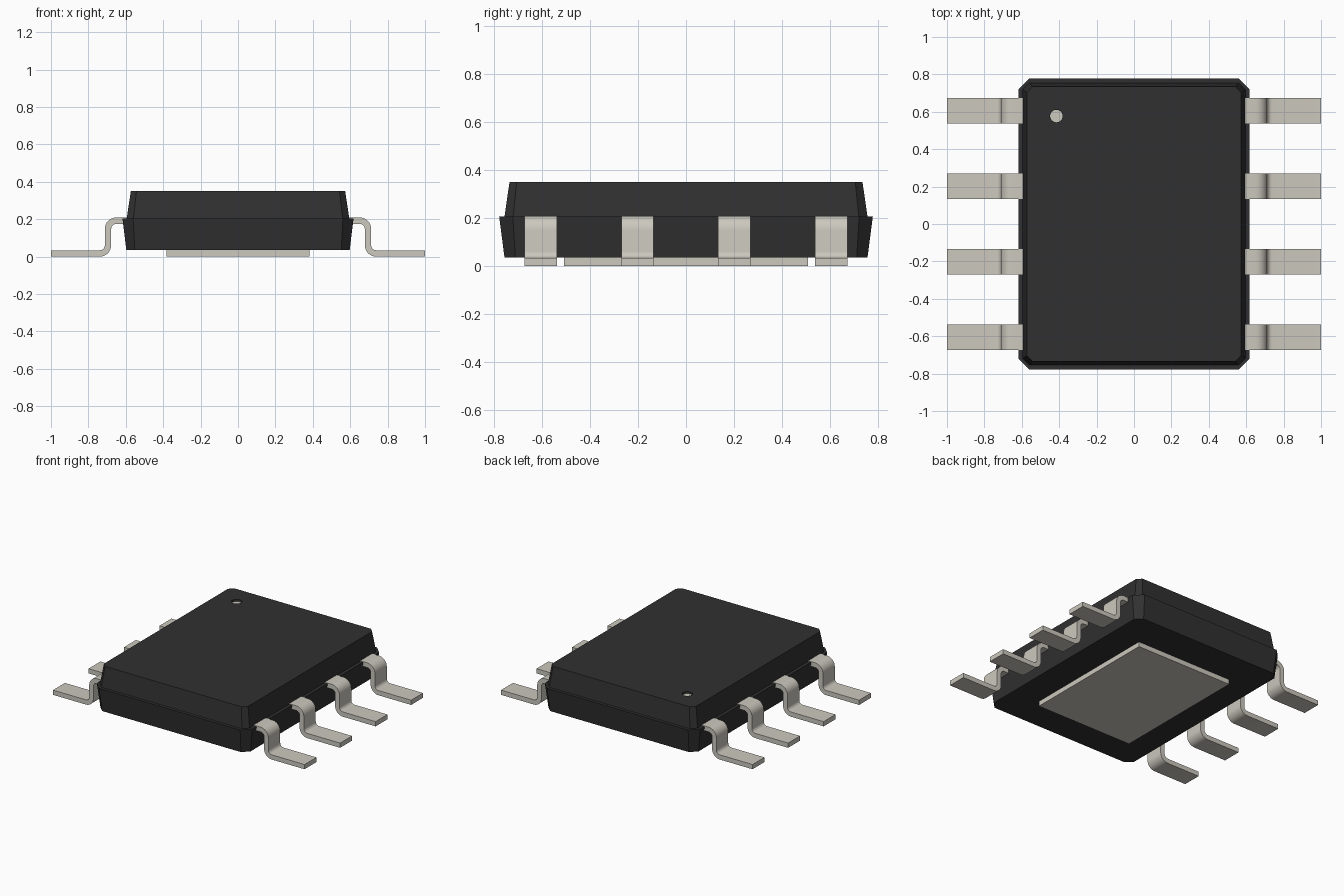
import bpy, bmesh, math

cube = bpy.data.objects.get("Cube")
if cube:
    bpy.data.objects.remove(cube, do_unlink=True)


def material(name, rgb):
    m = bpy.data.materials.new(name)
    m.use_nodes = True
    m.diffuse_color = (*rgb, 1)
    bsdf = next(n for n in m.node_tree.nodes if n.type == 'BSDF_PRINCIPLED')
    bsdf.inputs["Base Color"].default_value = (*rgb, 1)
    return m


BLACK = material("black_plastic", (0.030, 0.030, 0.030))
METAL = material("tinned_metal", (0.604, 0.578, 0.515))


def add_object(name, bm, mat, smooth=False):
    bmesh.ops.recalc_face_normals(bm, faces=bm.faces)
    mesh = bpy.data.meshes.new(name)
    bm.to_mesh(mesh)
    bm.free()
    mesh.materials.append(mat)
    ob = bpy.data.objects.new(name, mesh)
    bpy.context.collection.objects.link(ob)
    bpy.ops.object.select_all(action='DESELECT')
    ob.select_set(True)
    bpy.context.view_layer.objects.active = ob
    if smooth:
        bpy.ops.object.shade_smooth_by_angle(angle=math.radians(35))
    return ob


def loft(rings):
    """Closed solid through rings of equal point count."""
    bm = bmesh.new()
    loops = [[bm.verts.new(p) for p in ring] for ring in rings]
    n = len(loops[0])
    for a, b in zip(loops, loops[1:]):
        for i in range(n):
            j = (i + 1) % n
            bm.faces.new((a[i], a[j], b[j], b[i]))
    bm.faces.new(loops[0][::-1])
    bm.faces.new(loops[-1])
    return bm


def octagon(hx, hy, cut, z):
    """Rectangle with cut corners."""
    a, b = hx - cut, hy - cut
    return [(x, y, z) for x, y in ((hx, -b), (hx, b), (a, hy), (-a, hy),
                                   (-hx, b), (-hx, -b), (-a, -hy), (a, -hy))]


def disc(radius, x, y, z0, z1, n=24):
    return loft([[(x + radius * math.cos(2 * math.pi * i / n),
                   y + radius * math.sin(2 * math.pi * i / n), z)
                  for i in range(n)] for z in (z0, z1)])


# Moulded body: flared lower half, ledge, narrower tapered upper half
body = add_object("body", loft([
    octagon(0.597, 0.755, 0.045, 0.035),
    octagon(0.618, 0.777, 0.057, 0.205),
    octagon(0.595, 0.755, 0.036, 0.205),
    octagon(0.573, 0.734, 0.030, 0.350)]), BLACK)

# Shallow round recess marking the first lead
MX, MY = -0.415, 0.577
cutter = add_object("marker_cutter", disc(0.034, MX, MY, 0.33, 0.40), BLACK)
cutter.hide_render = True
cut = body.modifiers.new("marker_recess", 'BOOLEAN')
cut.operation, cut.solver, cut.object = 'DIFFERENCE', 'EXACT', cutter
bpy.context.view_layer.objects.active = body
bpy.ops.object.modifier_apply(modifier=cut.name)
bpy.data.objects.remove(cutter, do_unlink=True)
add_object("marker_dot", disc(0.0335, MX, MY, 0.328, 0.335), METAL)

# Exposed pad underneath
add_object("thermal_pad", loft([
    [(sx * 0.383, sy * 0.507, z) for sx, sy in ((1, -1), (1, 1), (-1, 1), (-1, -1))]
    for z in (0.0, 0.04)]), METAL)


# Gull-wing leads: a bent strip profile extruded across its width
def arc(cx, cz, r, a0, a1, n=8):
    return [(cx + r * math.cos(math.radians(a0 + (a1 - a0) * i / n)),
             cz + r * math.sin(math.radians(a0 + (a1 - a0) * i / n)))
            for i in range(n + 1)]


T, R_IN = 0.034, 0.027
R_OUT = T + R_IN
TOP = 0.209
X_OUT = 0.712
shoulder = (X_OUT - R_OUT, TOP - R_OUT)
heel = (X_OUT + R_IN, R_OUT)
profile = ([(0.55, TOP)] + arc(*shoulder, R_OUT, 90, 0)
           + arc(*heel, R_IN, 180, 270) + [(1.0, T), (1.0, 0.0)]
           + arc(*heel, R_OUT, 270, 180)
           + arc(*shoulder, R_IN, 0, 90) + [(0.55, TOP - T)])

for side, label in ((1, "left"), (-1, "right")):
    for i in range(4):
        yc = -0.605 + i * 0.4033
        bm = loft([[(side * x, y, z) for x, z in profile]
                   for y in (yc - 0.0675, yc + 0.0675)])
        add_object(f"lead_{label}_{i + 1}", bm, METAL, smooth=True)
